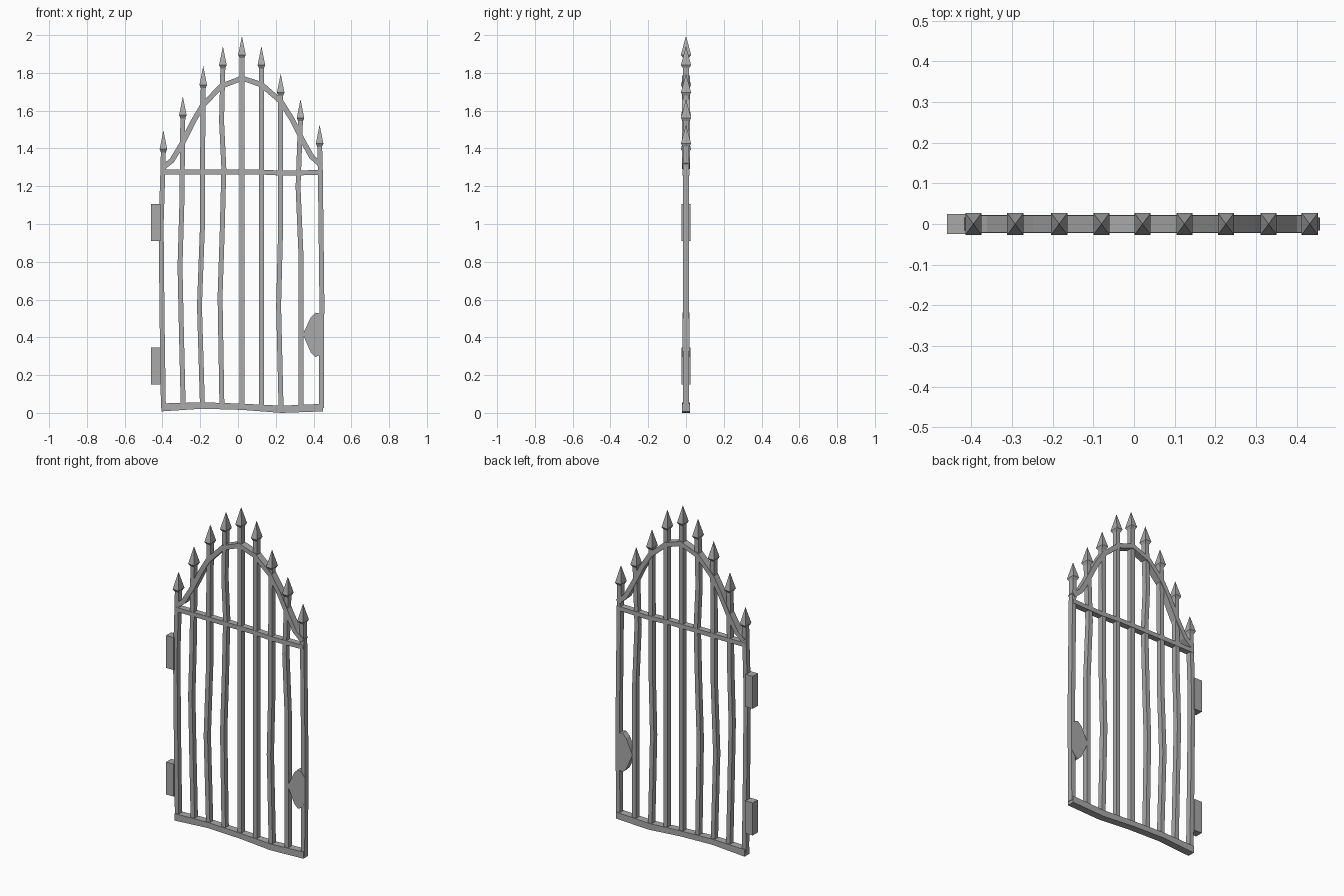
import bpy, bmesh
from mathutils import Vector, Matrix

cube = bpy.data.objects.get("Cube")
if cube:
    bpy.data.objects.remove(cube)

iron = bpy.data.materials.new("grey_iron")
iron.use_nodes = True
GREY = (0.4, 0.4, 0.4, 1)
iron.diffuse_color = GREY
iron.node_tree.nodes["Principled BSDF"].inputs["Base Color"].default_value = GREY


def finish(name, bm):
    bmesh.ops.recalc_face_normals(bm, faces=bm.faces)
    mesh = bpy.data.meshes.new(name)
    bm.to_mesh(mesh)
    bm.free()
    mesh.materials.append(iron)
    obj = bpy.data.objects.new(name, mesh)
    bpy.context.collection.objects.link(obj)
    return obj


def bent_bar(name, path, half_width, half_depth):
    """Sweep a rectangular section along a path in the gate's plane."""
    bm = bmesh.new()
    pts = [Vector((x, 0, z)) for x, z in path]
    rings = []
    for i, p in enumerate(pts):
        along = (pts[min(i + 1, len(pts) - 1)] - pts[max(i - 1, 0)]).normalized()
        side = Vector((along.z, 0, -along.x)) * half_width
        deep = Vector((0, half_depth, 0))
        corners = (side + deep, side - deep, -side - deep, -side + deep)
        rings.append([bm.verts.new(p + c) for c in corners])
    for a, b in zip(rings, rings[1:]):
        for k in range(4):
            n = (k + 1) % 4
            bm.faces.new((a[k], a[n], b[n], b[k]))
    bm.faces.new(rings[0])
    bm.faces.new(rings[-1])
    return finish(name, bm)


def plate(name, outline, half_depth):
    """Extrude a front outline through the gate's thickness."""
    bm = bmesh.new()
    face = bm.faces.new([bm.verts.new((x, -half_depth, z)) for x, z in outline])
    out = bmesh.ops.extrude_face_region(bm, geom=[face])["geom"]
    moved = [v for v in out if isinstance(v, bmesh.types.BMVert)]
    bmesh.ops.translate(bm, verts=moved, vec=(0, 2 * half_depth, 0))
    return finish(name, bm)


def spike(name, x, tip):
    """Four-sided spear point with a short tapered underside."""
    bm = bmesh.new()
    rings = []
    for hx, hy, drop in ((0.012, 0.015, 0.118), (0.02, 0.027, 0.1)):
        rings.append([bm.verts.new((x + sx * hx, sy * hy, tip - drop))
                      for sx, sy in ((1, 1), (-1, 1), (-1, -1), (1, -1))])
    top = bm.verts.new((x, 0, tip))
    low, wide = rings
    bm.faces.new(low)
    for k in range(4):
        n = (k + 1) % 4
        bm.faces.new((low[k], low[n], wide[n], wide[k]))
        bm.faces.new((wide[k], wide[n], top))
    finish(name, bm)


# Upright bars: spear tip height, then the bent path from bottom to top
bars = [
    (1.50, [(-.395, .03), (-.402, .5), (-.407, 1.0), (-.398, 1.28), (-.395, 1.4)]),
    (1.68, [(-.29, .03), (-.3, .45), (-.307, .78), (-.297, 1.12), (-.292, 1.58)]),
    (1.84, [(-.188, .03), (-.204, .57), (-.188, 1.0), (-.188, 1.28), (-.184, 1.74)]),
    (1.945, [(-.085, .03), (-.095, .62), (-.084, .95), (-.075, 1.3), (-.087, 1.55), (-.08, 1.84)]),
    (2.0, [(.021, .03), (.021, 1.9)]),
    (1.945, [(.124, .03), (.124, 1.84)]),
    (1.80, [(.228, .03), (.215, .57), (.224, .92), (.226, 1.7)]),
    (1.665, [(.333, .03), (.333, .85), (.318, 1.2), (.331, 1.56)]),
    (1.53, [(.441, .03), (.444, .6), (.436, 1.28), (.432, 1.43)]),
]
for i, (tip, path) in enumerate(bars, 1):
    bent_bar(f"upright_bar_{i}", path, 0.013, 0.016)
    spike(f"spear_tip_{i}", path[-1][0], tip)

# Curved top rail, straight middle rail and uneven bottom rail
bent_bar("arched_rail", [(-.395, 1.305), (-.35, 1.34), (-.29, 1.44), (-.235, 1.55),
                         (-.188, 1.63), (-.09, 1.733), (.021, 1.776), (.124, 1.742),
                         (.225, 1.655), (.285, 1.56), (.34, 1.45), (.39, 1.36),
                         (.441, 1.315)], 0.014, 0.021)
bent_bar("middle_rail", [(-.408, 1.28), (.1, 1.28), (.24, 1.273), (.445, 1.277)],
         0.013, 0.018)
plate("bottom_rail", [(-.405, .012), (-.19, .026), (.02, .02), (.23, .004), (.45, .012),
                      (.45, .052), (.23, .042), (.02, .053), (-.19, .06), (-.405, .054)],
      0.022)

# Hinge blocks on the right edge
for name, z in (("lower_hinge", 0.155), ("upper_hinge", 0.915)):
    plate(name, [(-.46, z), (-.41, z), (-.41, z + .195), (-.46, z + .195)], 0.024)

# Latch plate on the left edge
plate("latch_plate", [(.343, .42), (.385, .325), (.41, .3), (.432, .31), (.453, .34),
                      (.453, .5), (.432, .53), (.41, .535), (.385, .51)], 0.018)

# Settle the gate exactly on the ground
for obj in bpy.context.collection.objects:
    if obj.type == "MESH" and iron.name in obj.data.materials:
        obj.data.transform(Matrix.Translation((0, 0, -0.004)))
